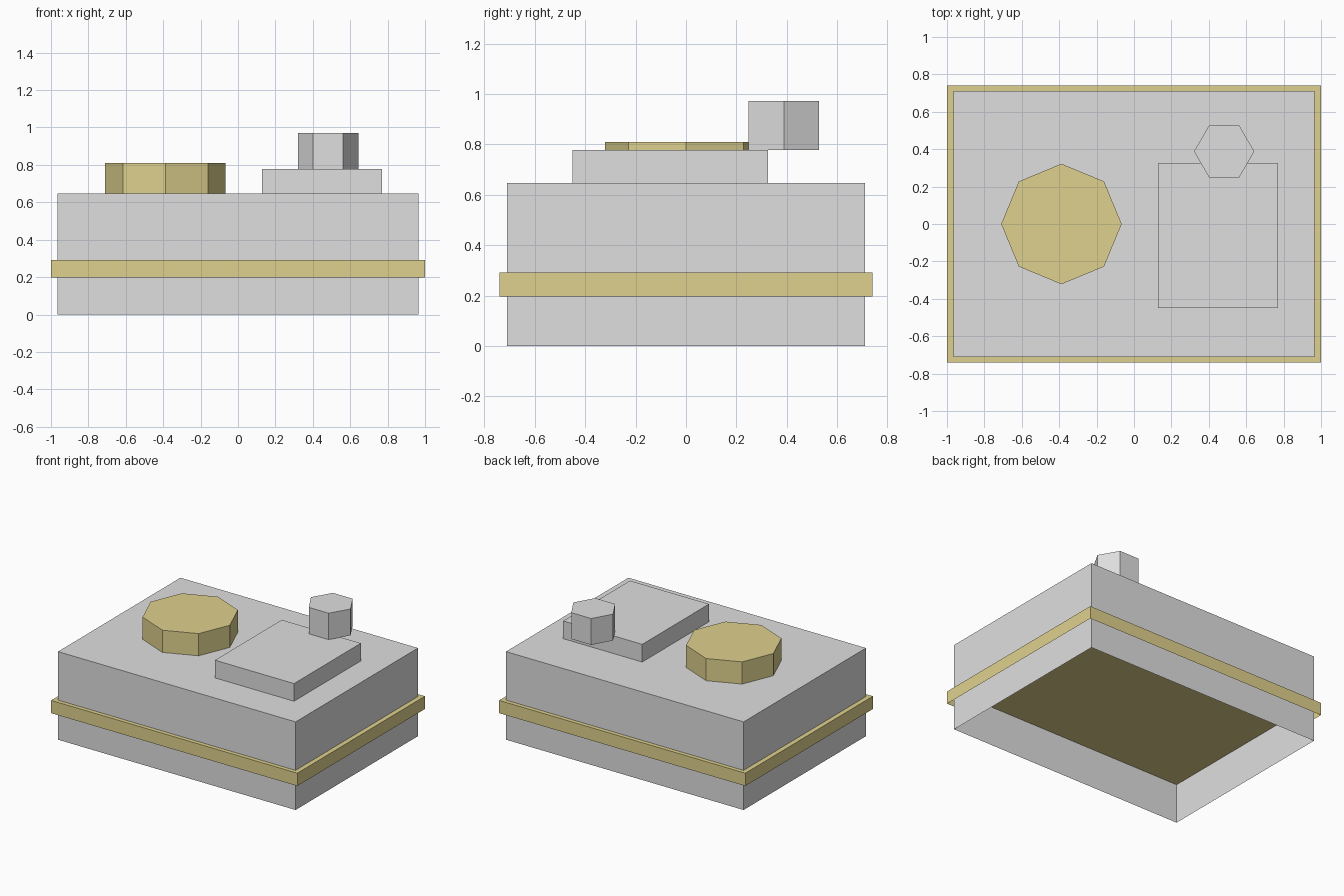
import bpy, bmesh, math

if "Cube" in bpy.data.objects:
    bpy.data.objects.remove(bpy.data.objects["Cube"])


def material(name, color):
    m = bpy.data.materials.new(name)
    m.diffuse_color = (*color, 1)
    m.use_nodes = True
    m.node_tree.nodes["Principled BSDF"].inputs["Base Color"].default_value = m.diffuse_color
    return m


grey = material("light grey", (0.74, 0.74, 0.74))
gold = material("pale gold", (0.74, 0.64, 0.27))


def shell(name, outline, z0, z1, mat):
    """Flat-sided shell: outline raised from z0 to z1, closed on top, open below."""
    bm = bmesh.new()
    low = [bm.verts.new((x, y, z0)) for x, y in outline]
    top = [bm.verts.new((x, y, z1)) for x, y in outline]
    n = len(outline)
    for i in range(n):
        j = (i + 1) % n
        bm.faces.new((low[i], low[j], top[j], top[i]))
    bm.faces.new(top)
    mesh = bpy.data.meshes.new(name)
    bm.to_mesh(mesh)
    bm.free()
    mesh.materials.append(mat)
    bpy.context.collection.objects.link(bpy.data.objects.new(name, mesh))


def rect(x0, x1, y0, y1):
    return [(x0, y0), (x1, y0), (x1, y1), (x0, y1)]


def polygon(cx, cy, r, n):
    return [(cx + r * math.cos(math.tau * i / n), cy + r * math.sin(math.tau * i / n))
            for i in range(n)]


# Main box and the band around it
shell("body", rect(-0.965, 0.965, -0.71, 0.71), 0, 0.647, grey)
shell("band", rect(-1, 1, -0.74, 0.74), 0.197, 0.291, gold)
# Parts on the top
shell("round_knob", polygon(-0.388, 0, 0.322, 8), 0.647, 0.81, gold)
shell("raised_plate", rect(0.128, 0.77, -0.45, 0.325), 0.647, 0.777, grey)
shell("hexagonal_post", polygon(0.482, 0.388, 0.161, 6), 0.777, 0.971, grey)
